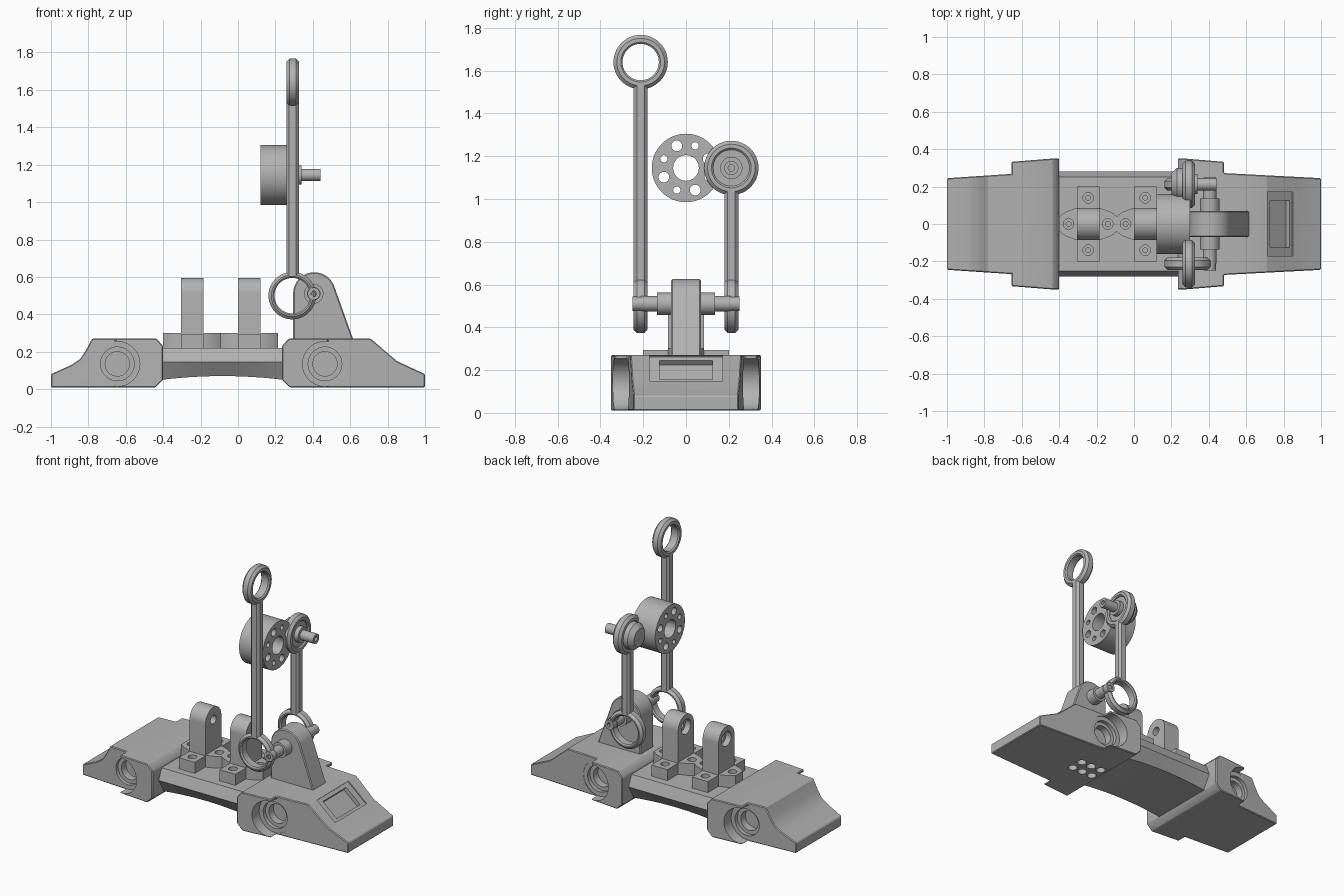
import bpy, bmesh, math
from mathutils import Vector

cube = bpy.data.objects.get("Cube")
if cube:
    bpy.data.objects.remove(cube)

grey = bpy.data.materials.new("mid grey")
grey.use_nodes = True
grey.diffuse_color = (0.45, 0.45, 0.45, 1)
grey.node_tree.nodes["Principled BSDF"].inputs["Base Color"].default_value = (0.45, 0.45, 0.45, 1)


def place(axis, u, v, t):
    """Point from two section coordinates and a distance along the axis."""
    return {"x": (t, u, v), "y": (u, t, v), "z": (u, v, t)}[axis]


def make(name, rings, wrap=False):
    """Skin a row of equal rings, capped at the ends or wrapped round."""
    bm = bmesh.new()
    rows = [[bm.verts.new(p) for p in ring] for ring in rings]
    n = len(rows[0])
    pairs = list(zip(rows, rows[1:])) + ([(rows[-1], rows[0])] if wrap else [])
    for a, b in pairs:
        for i in range(n):
            j = (i + 1) % n
            bm.faces.new((a[i], a[j], b[j], b[i]))
    if not wrap:
        bm.faces.new(rows[0])
        bm.faces.new(rows[-1])
    bmesh.ops.recalc_face_normals(bm, faces=bm.faces)
    mesh = bpy.data.meshes.new(name)
    bm.to_mesh(mesh)
    bm.free()
    mesh.materials.append(grey)
    ob = bpy.data.objects.new(name, mesh)
    bpy.context.collection.objects.link(ob)
    return ob


def prism(name, pts, axis, a, b):
    return make(name, [[place(axis, u, v, t) for u, v in pts] for t in (a, b)])


def box(name, x0, x1, y0, y1, z0, z1):
    return prism(name, [(x0, y0), (x1, y0), (x1, y1), (x0, y1)], "z", z0, z1)


def lathe(name, profile, axis, u, v, wrap=False, sides=40):
    """Turn (radius, distance) pairs about an axis through (u, v)."""
    angles = [math.tau * i / sides for i in range(sides)]
    return make(name, [[place(axis, u + r * math.cos(a), v + r * math.sin(a), t) for a in angles]
                       for r, t in profile], wrap)


def rod(name, axis, u, v, r, a, b, sides=40):
    return lathe(name, [(r, a), (r, b)], axis, u, v, sides=sides)


def modify(ob, kind, **settings):
    mod = ob.modifiers.new(kind.lower(), kind)
    for key, value in settings.items():
        setattr(mod, key, value)
    bpy.context.view_layer.objects.active = ob
    bpy.ops.object.modifier_apply(modifier=mod.name)


def combine(ob, others, operation="DIFFERENCE"):
    for other in others:
        modify(ob, "BOOLEAN", object=other, operation=operation, solver="EXACT")
        bpy.data.objects.remove(other)


def bevel(ob, width):
    modify(ob, "BEVEL", width=width, segments=1, limit_method="ANGLE", angle_limit=math.radians(30))


# End blocks: tapered body, wide inner flange, stepped round side recesses
def end_block(name, profile, inner, flange_end, recess_x):
    ob = prism(name, profile, "y", -1, 1)
    tip = profile[0][0]
    for v in ob.data.vertices:
        f = (v.co.x - inner) / (tip - inner)
        v.co.y *= 0.285 - 0.04 * f
    s = 1 if tip > 0 else -1
    section = [(flange_end, 0.01), (inner + 0.04 * s, 0.01), (inner, 0.05),
               (inner, 0.23), (inner + 0.035 * s, 0.27), (flange_end, 0.27)]
    flange = prism("flange", section, "y", -0.35, 0.35)
    for v in flange.data.vertices:
        if abs(v.co.x - flange_end) < 0.01:
            v.co.y *= 0.95
    combine(ob, [flange], "UNION")
    bevel(ob, 0.009)
    steps = [(0.12, 0.5), (0.12, 0.265), (0.09, 0.265), (0.09, 0.24), (0.065, 0.24), (0.065, 0.19)]
    combine(ob, [lathe("recess", [(r, side * t) for r, t in steps], "y", recess_x, 0.135)
                 for side in (-1, 1)])
    return ob


left_block = end_block("plus_x_end_block",
                       [(1, 0.01), (1, 0.08), (0.85, 0.15), (0.71, 0.27), (0.27, 0.27),
                        (0.235, 0.23), (0.235, 0.05), (0.275, 0.01)], 0.235, 0.48, 0.465)
end_block("minus_x_end_block",
          [(-1, 0.01), (-1, 0.08), (-0.89, 0.13), (-0.845, 0.16), (-0.815, 0.205), (-0.78, 0.27),
           (-0.435, 0.27), (-0.4, 0.23), (-0.4, 0.05), (-0.44, 0.01)], -0.4, -0.655, -0.645)


# Framed window sunk in the slope, and fixing holes under the block
def slope_cutter(t0, t1, depth, half):
    a, b = Vector((0.71, 0.27)), Vector((0.85, 0.15))
    d = (b - a).normalized()
    n = Vector((-d.y, d.x))
    p, q = a.lerp(b, t0), a.lerp(b, t1)
    return prism("window_cutter", [p - n * depth, q - n * depth, q + n * 0.06, p + n * 0.06],
                 "y", -half, half)


combine(left_block, [slope_cutter(0.02, 1.0, 0.007, 0.17), slope_cutter(0.16, 0.9, 0.035, 0.125)])
combine(left_block, [rod("hole", "z", x, y, 0.03, -0.1, 0.05, 20)
                     for x in (0.32, 0.4, 0.48) for y in (-0.045, 0.045)])

# Arched beam joining the blocks
stations = []
for i in range(13):
    f = i / 6 - 1
    x = -0.0825 + 0.325 * f
    zb = 0.07 - 0.02 * f * f
    half = [(0.25, 0.22), (0.28, 0.145), (0.225, zb)]
    stations.append([(x, y, z) for y, z in half] + [(x, -y, z) for y, z in reversed(half)])
make("middle_beam", stations)

# Bearing mounts: pointed base, side pads with sunk bolts, upright lug
for label, cx in (("minus_x", -0.245), ("plus_x", 0.06)):
    quarter = [(0.155, 0.04), (0.12, 0.065), (0.065, 0.085)]
    right = quarter + [(-x, y) for x, y in reversed(quarter)]
    outline = [(cx + x, y) for x, y in right + [(-x, -y) for x, y in right]]
    base = prism(label + "_mount_base", outline, "z", 0.2, 0.3)
    parts = [base] + [box(label + "_mount_pad", cx - 0.06, cx + 0.06, min(0.08 * s, 0.2 * s),
                          max(0.08 * s, 0.2 * s), 0.2, 0.295) for s in (-1, 1)]
    spots = [[(cx - 0.105, 0), (cx + 0.105, 0)], [(cx, -0.14)], [(cx, 0.14)]]
    for ob, places in zip(parts, spots):
        combine(ob, [lathe("bolt_cutter", [(0.028, 0.4), (0.028, 0.265), (0.013, 0.265), (0.013, 0.23)],
                           "z", x, y, sides=24) for x, y in places])
    arc = [(0.085 * math.cos(math.pi * i / 24), 0.51 + 0.085 * math.sin(math.pi * i / 24))
           for i in range(25)]
    lug = prism(label + "_lug", [(0.085, 0.28)] + arc + [(-0.085, 0.28)], "x", cx - 0.06, cx + 0.06)
    combine(lug, [lathe("bore", [(0.05, cx - 0.2), (0.05, cx - 0.02), (0.03, cx - 0.02), (0.03, cx + 0.2)],
                        "x", 0, 0.51)])

# Pillar with a round head and one sloping side
head = [(0.408 + 0.113 * math.cos(a), 0.512 + 0.113 * math.sin(a))
        for a in [math.radians(20 + 160 * i / 24) for i in range(25)]]
pillar = prism("pillar", [(0.62, 0.255)] + head + [(0.295, 0.255)], "y", -0.07, 0.07)
bevel(pillar, 0.006)

# Cross shaft through the pillar
rod("shaft_collar", "y", 0.405, 0.51, 0.052, -0.135, 0.135)
rod("cross_shaft", "y", 0.405, 0.51, 0.036, -0.21, 0.21)


# Connecting rods: eye at each end, the two eyes at right angles
def eye(name, axis, u, v, t, inner):
    h, c, outer = 0.033, 0.016, 0.127
    lathe(name, [(inner, t - h + c / 2), (inner + c / 2, t - h), (outer - c, t - h), (outer, t - h + c),
                 (outer, t + h - c), (outer - c, t + h), (inner + c / 2, t + h), (inner, t + h - c / 2)],
          axis, u, v, wrap=True, sides=48)


for label, s, top in (("front", -1, 1.64), ("back", 1, 1.145)):
    y = 0.212 * s
    eye(label + "_rod_lower_eye", "y", 0.29, 0.5, y, 0.095)
    eye(label + "_rod_upper_eye", "x", y, top, 0.292, 0.085)
    w, c = 0.033, 0.018
    octagon = [(w, -c), (w, c), (c, w), (-c, w), (-w, c), (-w, -c), (-c, -w), (c, -w)]
    prism(label + "_rod_bar", [(0.292 + px, y + py) for px, py in octagon], "z", 0.605, top - 0.105)
    knob = rod(label + "_crank_pin", "y", 0.405, 0.51, 0.033, y - 0.037, y + 0.037, 24)
    combine(knob, [rod("pin_bore", "y", 0.405, 0.51, 0.015, y + 0.02 * s, y + 0.1 * s, 20)])

# Drum with a bore and a circle of alternating holes
drum = rod("drum", "x", 0, 1.145, 0.16, 0.12, 0.3, 64)
holes = [rod("drum_bore", "x", 0, 1.145, 0.06, 0, 0.5)]
for i in range(8):
    a = math.tau * (i + 0.5) / 8
    holes.append(rod("drum_hole", "x", 0.112 * math.cos(a), 1.145 + 0.112 * math.sin(a),
                     0.017 if i % 2 else 0.025, 0, 0.5, 24))
combine(drum, holes)

# Hub and output axle in the back rod's upper eye
hub = lathe("axle_hub", [(0.06, 0.2), (0.088, 0.23), (0.088, 0.31), (0.052, 0.31), (0.052, 0.34),
                         (0.033, 0.34), (0.033, 0.44)], "x", 0.212, 1.145)
combine(hub, [rod("axle_bore", "x", 0.212, 1.145, 0.015, 0.4, 0.6, 20)])

# Smooth round surfaces, keep hard edges
bpy.ops.object.select_all(action="DESELECT")
for ob in bpy.context.collection.objects:
    if ob.type == "MESH" and ob.data.materials and ob.data.materials[0] == grey:
        ob.select_set(True)
        bpy.context.view_layer.objects.active = ob
bpy.ops.object.shade_smooth_by_angle(angle=math.radians(30))
